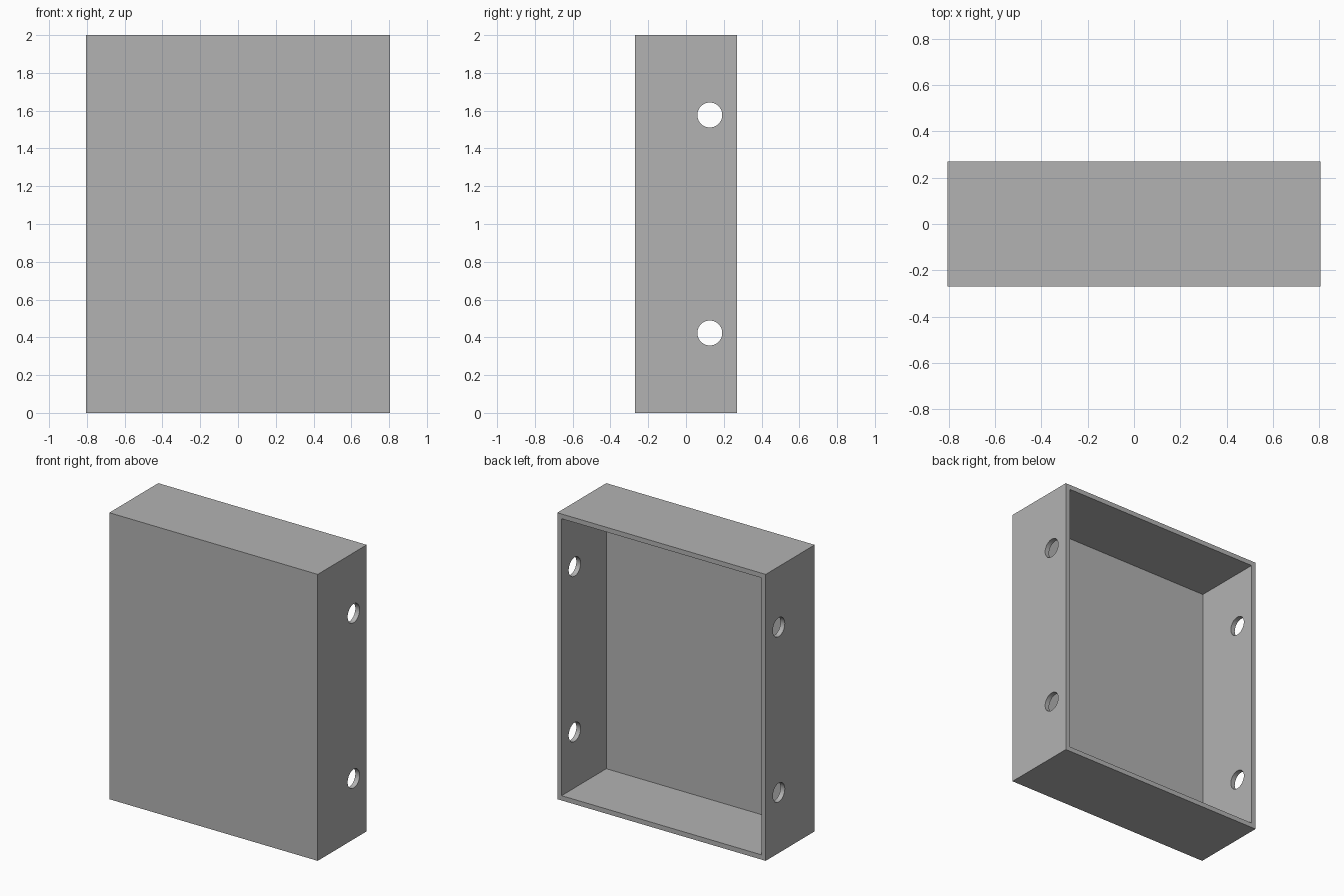
import bpy
import bmesh
import math
from mathutils import Matrix, Vector

WIDTH, DEPTH, HEIGHT = 1.61, 0.54, 2.0
WALL = 0.047
HOLE_RADIUS, HOLE_Y, HOLE_OFFSET = 0.066, 0.126, 0.577

default_cube = bpy.data.objects.get("Cube")
if default_cube:
    bpy.data.objects.remove(default_cube, do_unlink=True)

grey = bpy.data.materials.new("plain grey")
grey.use_nodes = True
colour = (0.45, 0.45, 0.45, 1)
grey.diffuse_color = colour
grey.node_tree.nodes["Principled BSDF"].inputs["Base Color"].default_value = colour


def make_object(name, bm):
    mesh = bpy.data.meshes.new(name)
    bm.to_mesh(mesh)
    bm.free()
    mesh.materials.append(grey)
    obj = bpy.data.objects.new(name, mesh)
    bpy.context.collection.objects.link(obj)
    return obj


# Tray body: a box whose back face is inset and pushed in to leave thin walls
bm = bmesh.new()
bmesh.ops.create_cube(bm, size=1)
bmesh.ops.scale(bm, vec=(WIDTH, DEPTH, HEIGHT), verts=bm.verts)
bmesh.ops.translate(bm, vec=(0, 0, HEIGHT / 2), verts=bm.verts)
bm.normal_update()
back = max(bm.faces, key=lambda f: f.normal.y)
bmesh.ops.inset_region(bm, faces=[back], thickness=WALL)
floor = bmesh.ops.extrude_discrete_faces(bm, faces=[back])["faces"][0]
bmesh.ops.translate(bm, vec=(0, WALL - DEPTH, 0), verts=floor.verts)
bmesh.ops.recalc_face_normals(bm, faces=bm.faces)
tray = make_object("open_back_tray", bm)

# Hole cutters: two rods running through both side walls
bm = bmesh.new()
for side in (-1, 1):
    place = Matrix.Translation(Vector((0, HOLE_Y, HEIGHT / 2 + side * HOLE_OFFSET)))
    bmesh.ops.create_cone(bm, cap_ends=True, segments=40, radius1=HOLE_RADIUS,
                          radius2=HOLE_RADIUS, depth=WIDTH * 1.2,
                          matrix=place @ Matrix.Rotation(math.pi / 2, 4, "Y"))
cutter = make_object("hole_cutter", bm)
cutter.hide_render = True

# Cut the holes, then discard the helper
cut = tray.modifiers.new("side_holes", "BOOLEAN")
cut.operation = "DIFFERENCE"
cut.solver = "EXACT"
cut.object = cutter
bpy.ops.object.select_all(action="DESELECT")
tray.select_set(True)
bpy.context.view_layer.objects.active = tray
bpy.ops.object.modifier_apply(modifier=cut.name)
bpy.data.objects.remove(cutter, do_unlink=True)

bpy.ops.object.shade_smooth_by_angle(angle=math.radians(30))
